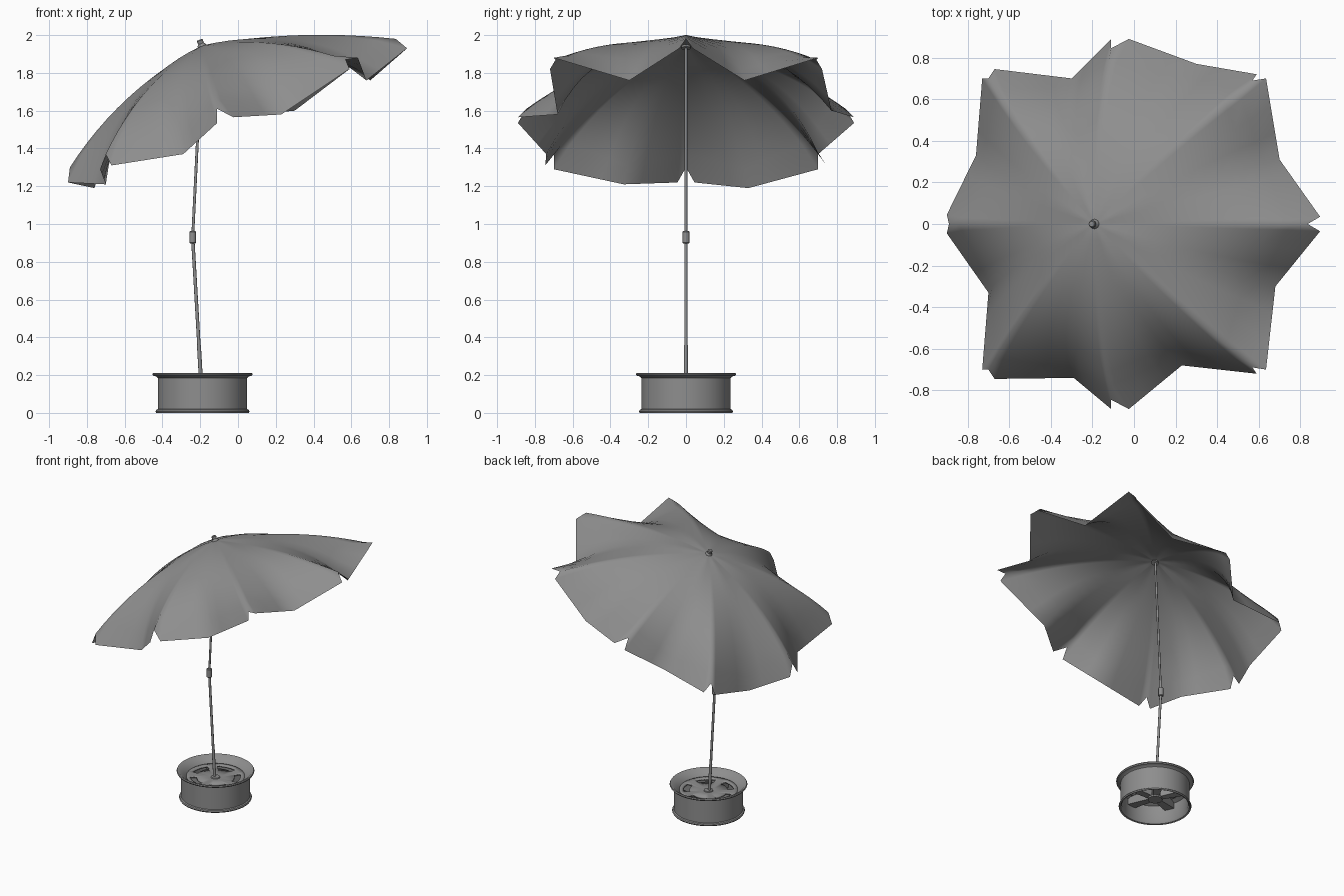
import bpy
import bmesh
from math import pi, sin, cos
from mathutils import Vector

cube = bpy.data.objects.get("Cube")
if cube:
    bpy.data.objects.remove(cube, do_unlink=True)

grey = bpy.data.materials.new("matte_grey")
grey.use_nodes = True
GREY = (0.27, 0.27, 0.27, 1)
grey.diffuse_color = GREY
grey.node_tree.nodes["Principled BSDF"].inputs["Base Color"].default_value = GREY

BASE_X = -0.188


def finish(name, bm, angle=0.6):
    mesh = bpy.data.meshes.new(name)
    bm.to_mesh(mesh)
    bm.free()
    mesh.materials.append(grey)
    obj = bpy.data.objects.new(name, mesh)
    bpy.context.collection.objects.link(obj)
    bpy.ops.object.select_all(action="DESELECT")
    obj.select_set(True)
    bpy.context.view_layer.objects.active = obj
    bpy.ops.object.shade_smooth_by_angle(angle=angle)
    return obj


def lathe(name, profile, segments=48, closed=False, skip=None):
    """Revolve (radius, height) points about z; skip(ring, segment) leaves holes."""
    bm = bmesh.new()
    rings = [[bm.verts.new((r * cos(2 * pi * s / segments), r * sin(2 * pi * s / segments), z))
              for s in range(segments)] for r, z in profile]
    count = len(rings) if closed else len(rings) - 1
    for i in range(count):
        a, b = rings[i], rings[(i + 1) % len(rings)]
        for s in range(segments):
            if skip and skip(i, s):
                continue
            n = (s + 1) % segments
            bm.faces.new((a[s], a[n], b[n], b[s]))
    bmesh.ops.remove_doubles(bm, verts=bm.verts, dist=1e-5)
    bmesh.ops.recalc_face_normals(bm, faces=bm.faces)
    return finish(name, bm)


def rod(name, start, end, profile, segments=16):
    """Turned part along start-end; profile is (radius, fraction of the length)."""
    start, end = Vector(start), Vector(end)
    axis = end - start
    points = [(0, profile[0][1])] + profile + [(0, profile[-1][1])]
    obj = lathe(name, [(r, f * axis.length) for r, f in points], segments)
    obj.location = start
    obj.rotation_euler = axis.to_track_quat("Z", "Y").to_euler()
    return obj


# Canopy: rib ends and panel hems on the back half, mirrored to the front
APEX = Vector((-0.19, 0, 1.945))
AXIS = Vector((-0.33, 0, 0.94))
RIB_ENDS = [(0.835, 0, 1.98), (0.57, 0.69, 1.87), (-0.11, 0.845, 1.61),
            (-0.70, 0.70, 1.37), (-0.89, 0, 1.30)]
RIB_BULGES = [0.037, 0.05, 0.06, 0.065, 0.062]
HEM_CORNERS = [((0.895, 0.035, 1.93), (0.635, 0.70, 1.88)),
               ((0.59, 0.72, 1.82), (-0.025, 0.89, 1.565)),
               ((-0.11, 0.89, 1.535), (-0.67, 0.745, 1.31)),
               ((-0.73, 0.70, 1.29), (-0.90, 0.045, 1.22))]
HEM_MIDDLES = [(0.70, 0.31, 1.76), (0.30, 0.77, 1.60), (-0.30, 0.70, 1.37), (-0.76, 0.33, 1.19),
               (-0.70, -0.33, 1.21), (-0.29, -0.74, 1.37), (0.23, -0.68, 1.58), (0.68, -0.30, 1.76)]
ROWS = 12
WEIGHTS = [0, 0.1, 0.4, 0.7, 1]


def mirrored(p):
    return Vector((p[0], -p[1], p[2]))


def rib_point(k, t):
    """Point on rib k, bowed square to its chord."""
    side = min(k % 8, 8 - k % 8)
    end = Vector(RIB_ENDS[side]) if k % 8 <= 4 else mirrored(RIB_ENDS[side])
    chord = (end - APEX).normalized()
    up = (AXIS - chord * AXIS.dot(chord)).normalized()
    return APEX.lerp(end, t) + up * RIB_BULGES[side] * 4 * t * (1 - t)


def half_row(rib, corner, mid, t):
    """Points across half a panel, from a rib to the panel middle."""
    if t == 1:
        span = WEIGHTS[-1] - WEIGHTS[1]
        return [rib] + [corner.lerp(mid, (w - WEIGHTS[1]) / span) for w in WEIGHTS[1:]]
    return [rib.lerp(mid, w) for w in WEIGHTS]


bm = bmesh.new()
for i in range(8):
    if i < 4:
        first, second = (Vector(p) for p in HEM_CORNERS[i])
    else:
        second, first = (mirrored(p) for p in HEM_CORNERS[7 - i])
    # the cloth is taut near the top and droops between ribs towards the hem
    droop = Vector(HEM_MIDDLES[i]) - (rib_point(i, 1) + rib_point(i + 1, 1)) / 2
    grid = []
    for r in range(ROWS + 1):
        t = r / ROWS
        rib_a, rib_b = rib_point(i, t), rib_point(i + 1, t)
        mid = (rib_a + rib_b) / 2 + droop * t ** 3 + AXIS * 0.05 * t * (1 - t)
        left = half_row(rib_a, first, mid, t)
        right = half_row(rib_b, second, mid, t)
        grid.append([bm.verts.new(p) for p in left + right[-2::-1]])
    for a, b in zip(grid, grid[1:]):
        for c in range(len(a) - 1):
            bm.faces.new((a[c], b[c], b[c + 1], a[c + 1]))
bmesh.ops.remove_doubles(bm, verts=bm.verts, dist=1e-4)
finish("canopy", bm, angle=pi)

# Finial on top of the canopy
rod("finial", (-0.186, 0, 1.93), (-0.204, 0, 1.975),
    [(0.026, 0), (0.022, 0.4), (0.015, 0.55), (0.017, 0.9), (0.013, 1)])

# Pole in two straight lengths with a tilting joint
JOINT = Vector((-0.24, 0, 0.93))
rod("lower_pole", (-0.193, 0, 0.12), JOINT, [(0.009, 0), (0.009, 1)])
rod("upper_pole", JOINT, APEX, [(0.0075, 0), (0.0075, 1)])
rod("pole_sleeve", (-0.193, 0, 0.12), (-0.207, 0, 0.36), [(0.0105, 0), (0.0105, 1)])
rod("tilt_joint", JOINT - Vector((0, 0, 0.032)), JOINT + Vector((0, 0, 0.032)),
    [(0.015, 0), (0.018, 0.05), (0.018, 0.95), (0.015, 1)])

# Wheel rim base: flanged barrel, open below, with a sloping bowl on top
barrel = lathe("rim_barrel", [
    (0.245, 0), (0.249, 0.008), (0.245, 0.016), (0.236, 0.02), (0.236, 0.185), (0.245, 0.193),
    (0.262, 0.197), (0.266, 0.205), (0.262, 0.212), (0.25, 0.21), (0.20, 0.165), (0.195, 0.155),
    (0.226, 0.14), (0.226, 0.02), (0.235, 0.004)], 64, closed=True)

# Wheel disc with five curved slots
disc = lathe("rim_disc", [(0, 0.15), (0.05, 0.15), (0.13, 0.156), (0.172, 0.158), (0.2, 0.162)],
             60, skip=lambda ring, s: ring == 2 and s % 12 < 8)
solid = disc.modifiers.new("thickness", "SOLIDIFY")
solid.thickness = 0.012
solid.offset = 0

# Hub and spokes under the disc
hub = lathe("hub", [(0, 0.165), (0.03, 0.162), (0.035, 0.15), (0.05, 0.06), (0, 0.06)], 32)
for part in (barrel, disc, hub):
    part.location.x = BASE_X
for i in range(5):
    bm = bmesh.new()
    bmesh.ops.create_cube(bm, size=1)
    for v in bm.verts:
        outer = v.co.x > 0
        v.co = Vector((0.225 if outer else 0.03, v.co.y * (0.07 if outer else 0.045),
                       0.15 if v.co.z > 0 else (0.10 if outer else 0.07)))
    spoke = finish("spoke_%d" % (i + 1), bm)
    spoke.location.x = BASE_X
    spoke.rotation_euler.z = 2 * pi * (i + 10 / 12) / 5
